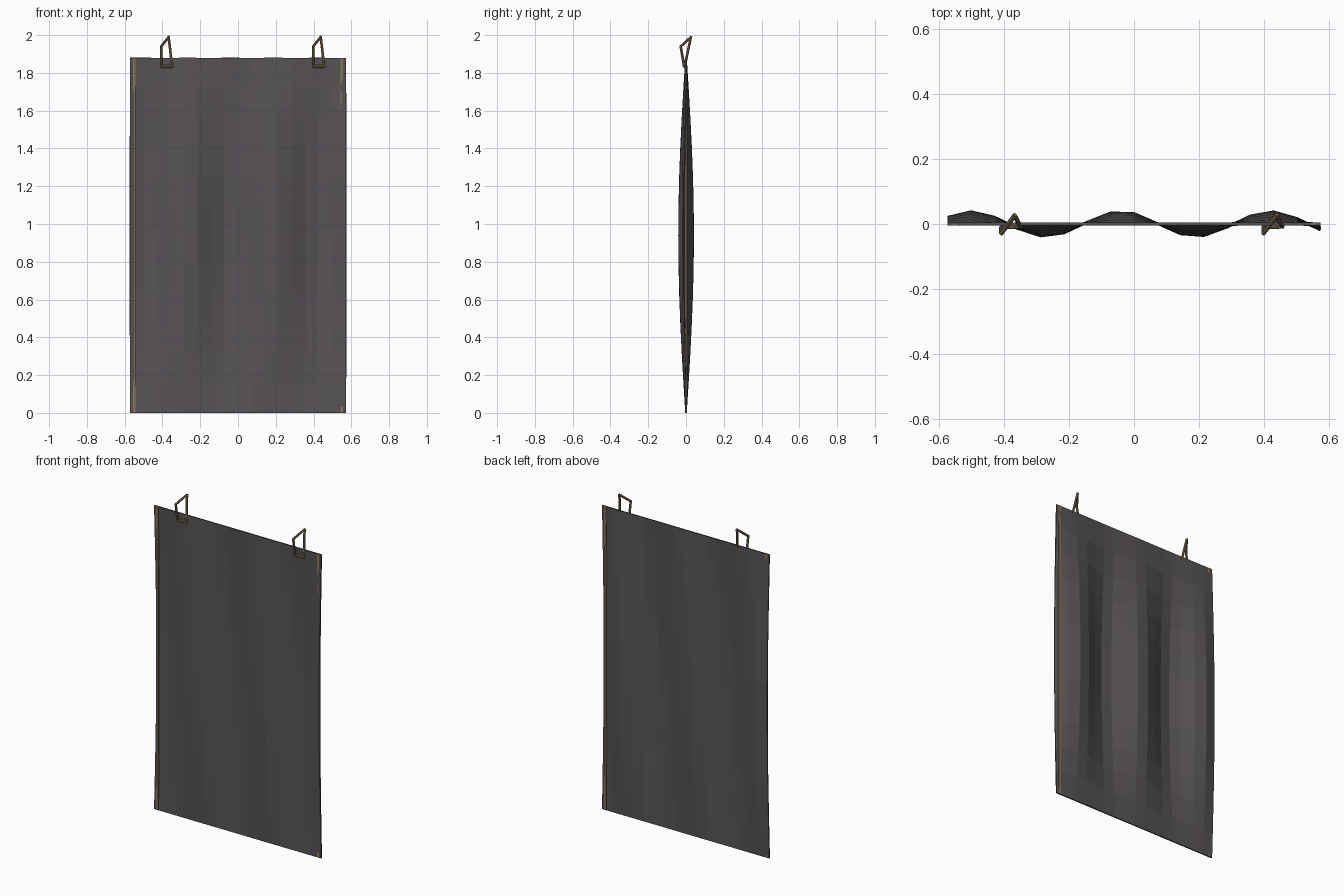
import bpy, bmesh
from math import sin, cos, pi
from mathutils import Vector

if "Cube" in bpy.data.objects:
    bpy.data.objects.remove(bpy.data.objects["Cube"])

WIDTH, HEIGHT = 1.145, 1.88
THICK = 0.008


def material(name, rgb):
    m = bpy.data.materials.new(name)
    m.use_nodes = True
    m.diffuse_color = (*rgb, 1)
    m.node_tree.nodes["Principled BSDF"].inputs["Base Color"].default_value = (*rgb, 1)
    return m


cloth = material("charcoal cloth", (0.095, 0.085, 0.092))
brass = material("dull brass", (0.25, 0.18, 0.09))


def finish(bm, name, mat):
    bmesh.ops.recalc_face_normals(bm, faces=bm.faces)
    mesh = bpy.data.meshes.new(name)
    bm.to_mesh(mesh)
    bm.free()
    mesh.materials.append(mat)
    obj = bpy.data.objects.new(name, mesh)
    bpy.context.collection.objects.link(obj)
    return obj


# Hanging sheet: ripples across its width that fade out at the top and bottom
bm = bmesh.new()
bmesh.ops.create_grid(bm, x_segments=16, y_segments=12, size=0.5)
for v in bm.verts:
    x, t = v.co.x * WIDTH, v.co.y + 0.5
    ripple = 0.038 * cos(2 * pi * (x + 0.5) / 0.46) * sin(pi * t)
    v.co = (x, ripple, t * HEIGHT)
sheet = finish(bm, "sheet", cloth)
solid = sheet.modifiers.new("thickness", "SOLIDIFY")
solid.thickness = THICK
solid.offset = 0

# Straight edging strips down both sides
for side, x in (("right", -0.55), ("left", 0.55)):
    bm = bmesh.new()
    bmesh.ops.create_cube(bm, size=1)
    for v in bm.verts:
        v.co = (v.co.x * 0.014 + x, v.co.y * (THICK + 0.002), (v.co.z + 0.5) * HEIGHT)
    finish(bm, side + "_edging", brass)


# Bent wire hanging loops: four round bars meeting at the corners
def hanging_loop(name, x):
    corners = [Vector(p) + Vector((x, 0, 0)) for p in (
        (-0.03, -0.01, 1.834), (-0.03, -0.028, 1.94),
        (0.01, 0.026, 1.99), (0.028, -0.007, 1.834))]
    bm = bmesh.new()
    for a, b in zip(corners, corners[1:] + corners[:1]):
        turn = (b - a).to_track_quat("Z", "Y").to_matrix().to_4x4()
        turn.translation = (a + b) / 2
        bmesh.ops.create_cone(bm, cap_ends=True, segments=8, radius1=0.007, radius2=0.007,
                              depth=(b - a).length + 0.006, matrix=turn)
    finish(bm, name, brass)


hanging_loop("right_hanging_loop", -0.377)
hanging_loop("left_hanging_loop", 0.428)
